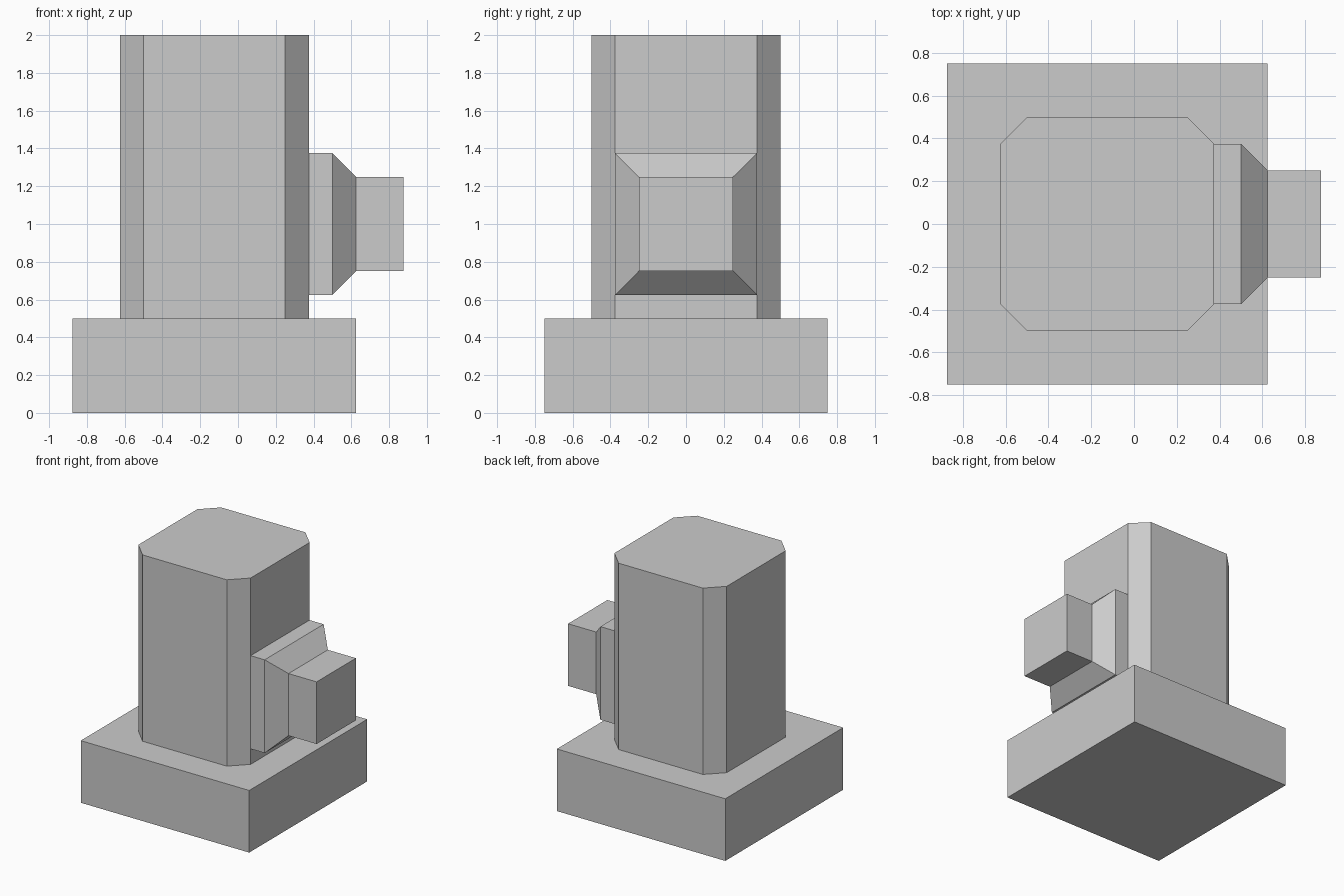
import bpy, bmesh
from mathutils import Vector

if "Cube" in bpy.data.objects:
    bpy.data.objects.remove(bpy.data.objects["Cube"])


def loft(name, rings):
    """Skin matching closed rings of points and cap both ends."""
    bm = bmesh.new()
    loops = [[bm.verts.new(p) for p in ring] for ring in rings]
    for a, b in zip(loops, loops[1:]):
        for i in range(len(a)):
            j = (i + 1) % len(a)
            bm.faces.new((a[i], a[j], b[j], b[i]))
    bm.faces.new(loops[0][::-1])
    bm.faces.new(loops[-1])
    bmesh.ops.recalc_face_normals(bm, faces=bm.faces)
    mesh = bpy.data.meshes.new(name)
    bm.to_mesh(mesh)
    bm.free()
    obj = bpy.data.objects.new(name, mesh)
    bpy.context.collection.objects.link(obj)
    return obj


def rect(half_a, half_b, cut=0):
    """Centred rectangle, with optional chamfered corners."""
    a, b = half_a, half_b
    if not cut:
        return [(-a, -b), (a, -b), (a, b), (-a, b)]
    return [(-a + cut, -b), (a - cut, -b), (a, -b + cut), (a, b - cut),
            (a - cut, b), (-a + cut, b), (-a, b - cut), (-a, -b + cut)]


def upright(name, profile, x, z0, z1):
    return loft(name, [[Vector((x + u, v, z)) for u, v in profile] for z in (z0, z1)])


# Square base and chamfered column
upright("base", rect(0.75, 0.75), -0.125, 0, 0.5)
upright("column", rect(0.5, 0.5, 0.125), -0.125, 0.5, 2.0)

# Side spout: wide collar tapering to a narrow square stub
sections = [(0.375, 0.375), (0.5, 0.375), (0.625, 0.25), (0.875, 0.25)]
loft("side_spout", [[Vector((x, u, 1.0 + v)) for u, v in rect(h, h)] for x, h in sections])
